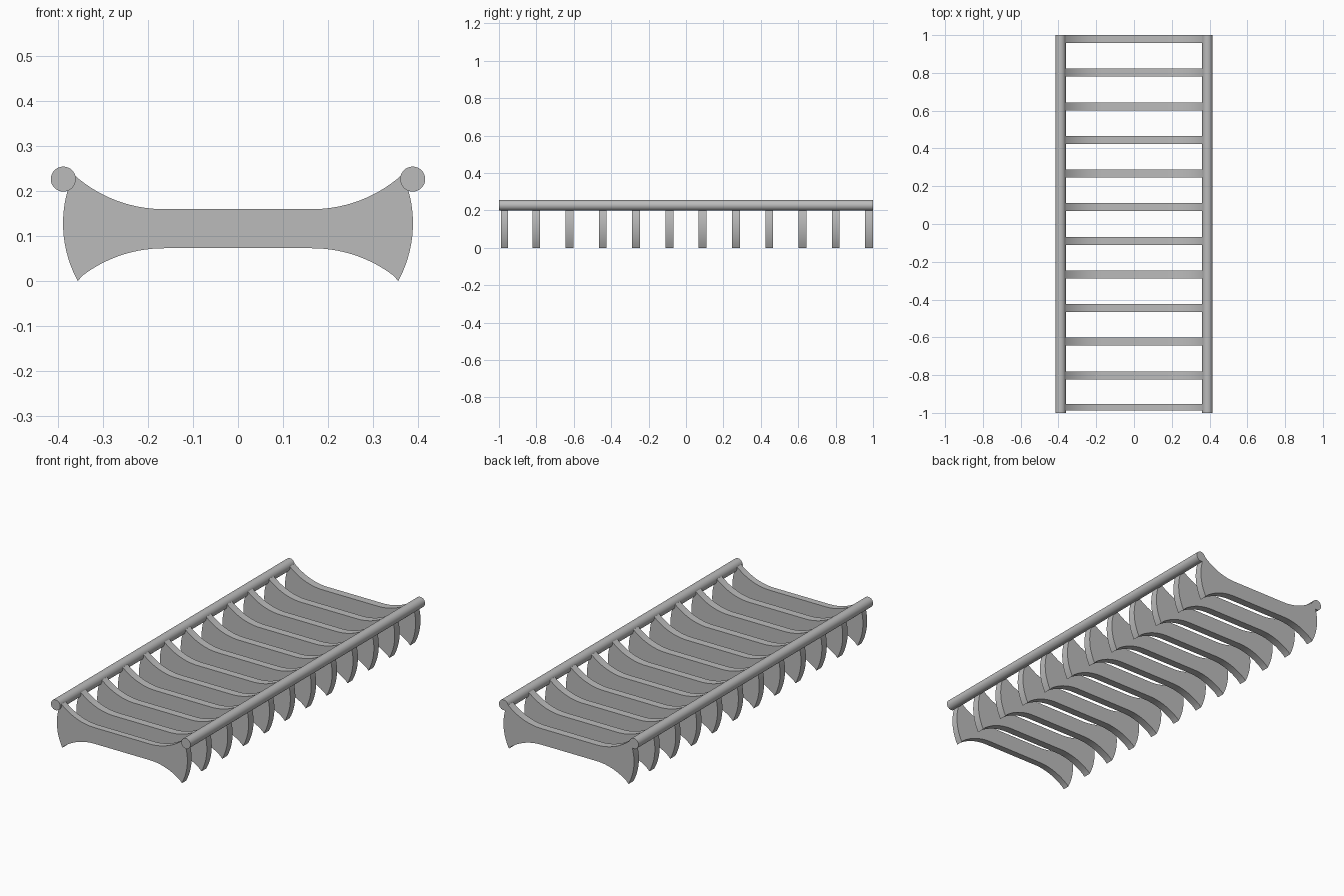
import bpy
import bmesh
from math import asin, cos, sin, pi, radians, sqrt

cube = bpy.data.objects.get("Cube")
if cube:
    bpy.data.objects.remove(cube, do_unlink=True)

grey = bpy.data.materials.new("plain grey")
grey.use_nodes = True
colour = (0.5, 0.5, 0.5, 1)
grey.diffuse_color = colour
grey.node_tree.nodes["Principled BSDF"].inputs["Base Color"].default_value = colour

STEPS = 14
FLAT_X = 0.165     # half width of the straight middle
TOP, BOTTOM = 0.16, 0.073
RADIUS = 0.30      # flare radius
SPACING = 0.178
ROD_X, ROD_Z, ROD_R = 0.389, 0.227, 0.0278


def finish(obj):
    obj.data.materials.append(grey)
    bpy.ops.object.select_all(action='DESELECT')
    obj.select_set(True)
    bpy.context.view_layer.objects.active = obj
    bpy.ops.object.shade_smooth_by_angle(angle=radians(30))


def flare(tip_x, level, sign):
    """Arc leaving the straight middle and curving up or down to a tip."""
    end = asin((tip_x - FLAT_X) / RADIUS)
    return [(FLAT_X + RADIUS * sin(end * i / STEPS),
             level + sign * RADIUS * (1 - cos(end * i / STEPS)))
            for i in range(STEPS + 1)]


def bulge(a, b, depth):
    """Outward arc between two tips, without its end points."""
    half = (b[1] - a[1]) / 2
    r = (half ** 2 + depth ** 2) / (2 * depth)
    points = []
    for i in range(1, STEPS):
        t = i / STEPS
        h = half * (2 * t - 1)
        x = a[0] + (b[0] - a[0]) * t + sqrt(r * r - h * h) - (r - depth)
        points.append((x, a[1] + (b[1] - a[1]) * t))
    return points


# Slat outline: right half, then its mirror
lower = flare(0.357, BOTTOM, -1)
upper = flare(0.366, TOP, 1)
lower[-1] = (0.357, 0)
half_outline = lower + bulge(lower[-1], upper[-1], 0.028) + upper[::-1]
outline = half_outline + [(-x, z) for x, z in reversed(half_outline)]


def slat_mesh(name, thickness):
    bm = bmesh.new()
    face = bm.faces.new([bm.verts.new((x, -thickness / 2, z)) for x, z in outline])
    new = bmesh.ops.extrude_face_region(bm, geom=[face])["geom"]
    bmesh.ops.translate(bm, vec=(0, thickness, 0),
                        verts=[v for v in new if isinstance(v, bmesh.types.BMVert)])
    bmesh.ops.recalc_face_normals(bm, faces=bm.faces)
    mesh = bpy.data.meshes.new(name)
    bm.to_mesh(mesh)
    bm.free()
    return mesh


# Cross slats, the front one slightly thinner and set back from the rod ends
for i in range(12):
    name = f"slat_{i + 1}"
    slat = bpy.data.objects.new(name, slat_mesh(name, 0.036 if i == 0 else 0.042))
    slat.location.y = -0.97 if i == 0 else -0.979 + SPACING * i
    bpy.context.collection.objects.link(slat)
    finish(slat)

# Long side rods
for side, x in (("left", ROD_X), ("right", -ROD_X)):
    bpy.ops.mesh.primitive_cylinder_add(vertices=48, radius=ROD_R, depth=2,
                                        location=(x, 0, ROD_Z), rotation=(pi / 2, 0, 0))
    rod = bpy.context.object
    rod.name = f"{side}_rod"
    finish(rod)
